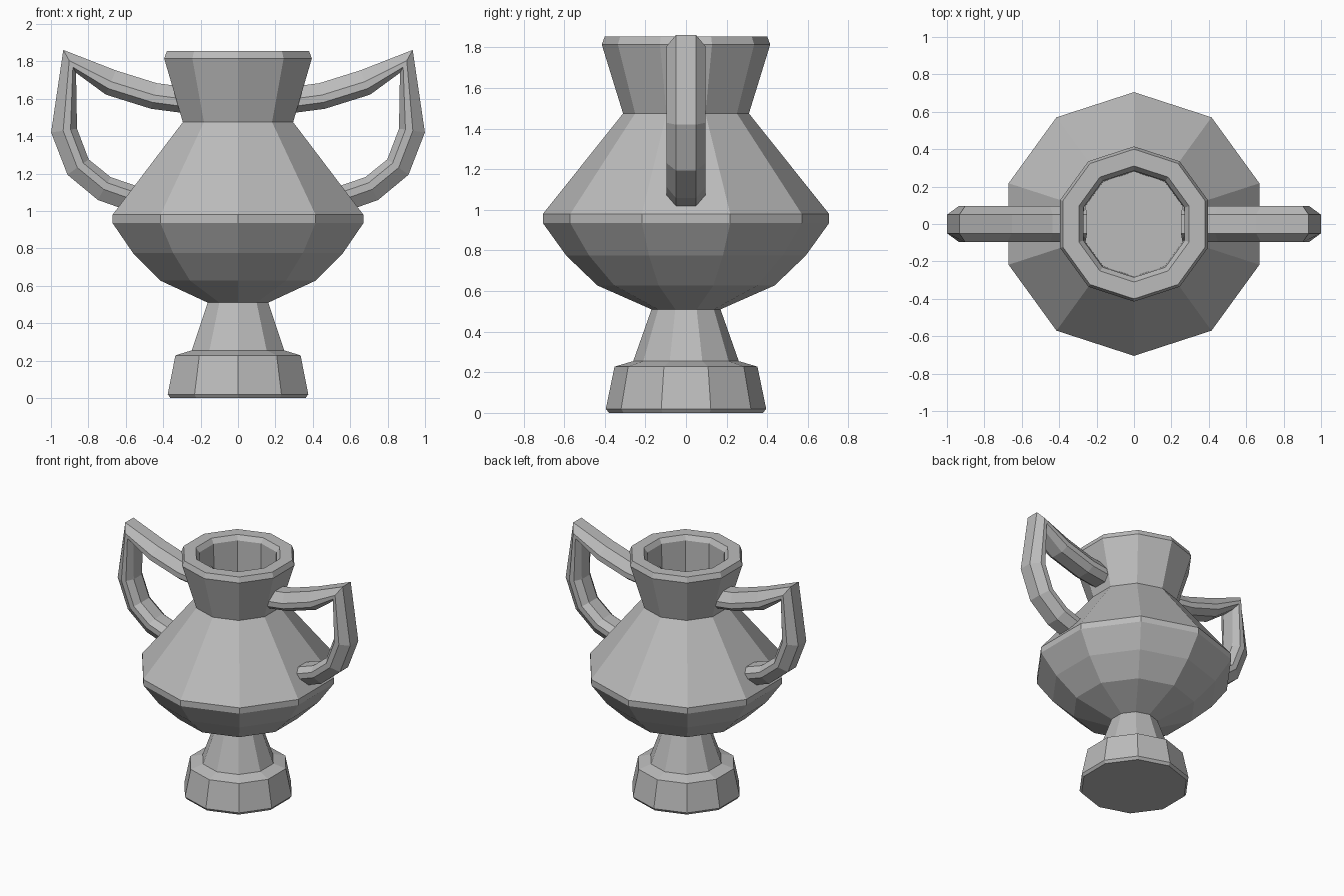
import bpy, bmesh, math
from mathutils import Vector

cube = bpy.data.objects.get("Cube")
if cube:
    bpy.data.objects.remove(cube, do_unlink=True)

SIDES = 10

stone = bpy.data.materials.new("grey_stone")
stone.use_nodes = True
GREY = (0.5, 0.5, 0.5, 1)
stone.diffuse_color = GREY
stone.node_tree.nodes["Principled BSDF"].inputs["Base Color"].default_value = GREY


def make_object(name, rings, cap_start=True, cap_end=True):
    """Skin a list of equal-length point rings into a flat-shaded object."""
    bm = bmesh.new()
    loops = [[bm.verts.new(p) for p in ring] for ring in rings]
    for a, b in zip(loops, loops[1:]):
        n = len(a)
        for i in range(n):
            j = (i + 1) % n
            bm.faces.new((a[i], a[j], b[j], b[i]))
    if cap_start:
        bm.faces.new(loops[0][::-1])
    if cap_end:
        bm.faces.new(loops[-1])
    bmesh.ops.recalc_face_normals(bm, faces=bm.faces)
    mesh = bpy.data.meshes.new(name)
    bm.to_mesh(mesh)
    bm.free()
    mesh.materials.append(stone)
    obj = bpy.data.objects.new(name, mesh)
    bpy.context.collection.objects.link(obj)
    return obj


def lathe(name, profile):
    """Revolve (radius, height) points with a corner pointing to the front."""
    angles = [math.pi / 2 + math.tau * i / SIDES for i in range(SIDES)]
    rings = [[(r * math.cos(a), r * math.sin(a), z) for a in angles]
             for r, z in profile]
    return make_object(name, rings)


# Vase: foot, stem, bowl, shoulder, neck, rim and hollow mouth
lathe("vase_body", [
    (0.38, 0), (0.395, 0.02), (0.352, 0.228), (0.26, 0.255),
    (0.17, 0.51), (0.437, 0.628), (0.59, 0.775),
    (0.705, 0.935), (0.705, 0.98),
    (0.31, 1.475), (0.415, 1.815), (0.4, 1.855),
    (0.31, 1.855), (0.285, 1.82), (0.28, 1.45),
])

# Handles: bevelled bar swept along a bent path
PATH = [Vector(p) for p in (
    (0.26, 1.59), (0.45, 1.615), (0.68, 1.687), (0.9, 1.8), (0.93, 1.43),
    (0.855, 1.235), (0.715, 1.12), (0.5, 1.045))]
SECTION = [(0.07, 0.05), (0.005, 0.097), (-0.035, 0.097), (-0.07, 0.05)]
SECTION += [(n, -y) for n, y in reversed(SECTION)]


def handle(name, side):
    rings = []
    for i, p in enumerate(PATH):
        before = (p - PATH[i - 1]).normalized() if i else Vector((0, 0))
        after = (PATH[i + 1] - p).normalized() if i + 1 < len(PATH) else Vector((0, 0))
        along = (before + after).normalized()
        out = Vector((-along.y, along.x))
        rings.append([(side * (p.x + out.x * n), y, p.y + out.y * n)
                      for n, y in SECTION])
    return make_object(name, rings)


handle("left_handle", 1)
handle("right_handle", -1)
